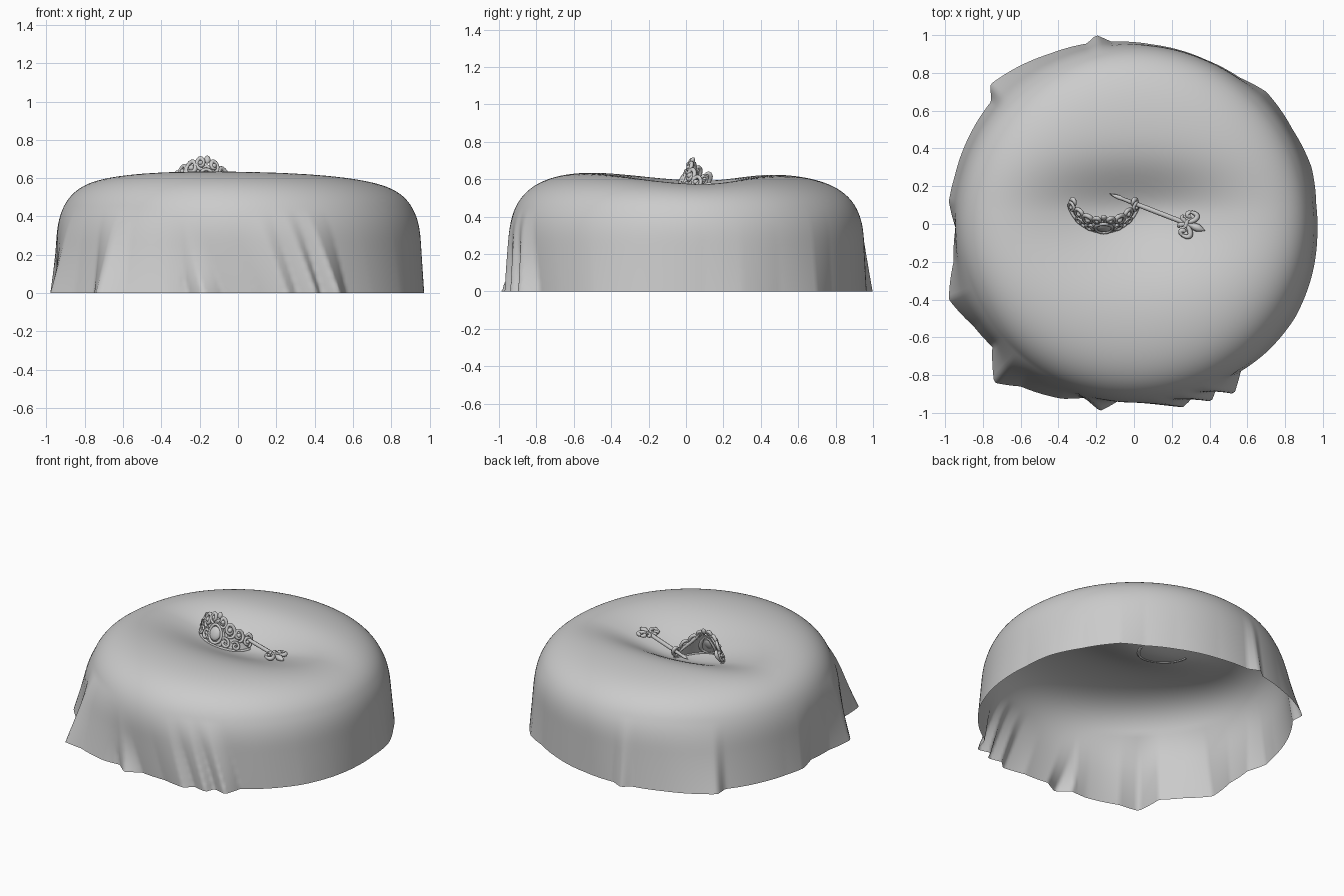
import bpy, bmesh, math
from mathutils import Vector

if "Cube" in bpy.data.objects:
    bpy.data.objects.remove(bpy.data.objects["Cube"])

RB = 0.945  # radius of the cushion under the cloth

# Outline of the cloth hem on the floor (x, y), counter-clockwise
HEM = [(.97, -.08), (.965, .1), (.94, .3), (.84, .5), (.7, .7), (.56, .775), (.38, .87), (.1, .95),
       (-.12, .965), (-.2, 1.0), (-.25, .955), (-.45, .9), (-.76, .74), (-.755, .65), (-.88, .45),
       (-.95, .25), (-.98, .12), (-.945, -.02), (-.955, -.2), (-.98, -.4), (-.85, -.54),
       (-.75, -.65), (-.74, -.84), (-.6, -.86), (-.38, -.925), (-.26, -.92), (-.18, -.99),
       (-.08, -.935), (.1, -.945), (.26, -.97), (.31, -.92), (.41, -.94), (.435, -.875),
       (.53, -.9), (.565, -.78), (.7, -.68), (.85, -.5), (.94, -.28)]
polar = sorted((math.atan2(y, x) % math.tau, math.hypot(x, y)) for x, y in HEM)
polar = [(polar[-1][0] - math.tau, polar[-1][1])] + polar + [(polar[0][0] + math.tau, polar[0][1])]


def hem_radius(a):
    a %= math.tau
    for (a0, r0), (a1, r1) in zip(polar, polar[1:]):
        if a0 <= a <= a1:
            return r0 + (r1 - r0) * (a - a0) / (a1 - a0)
    return RB


def height(x, y):
    """Top surface of the cushion: rounded drum with a long dimple."""
    k = min(1, math.hypot(x, y) / RB)
    z = 0.25 + 0.388 * (1 - k ** 5) ** 0.38
    sy = 0.22 if y > 0.06 else 0.31
    dent = 0.15 * math.exp(-(x / 0.52) ** 2 - ((y - 0.06) / sy) ** 2)
    return z - (dent + 0.014 * y + 0.015 * x) * (1 - k ** 8)


def flare(x, y, z, a):
    """Push the lower cloth out to the hem outline, folds slanting at the front."""
    t = min(1, max(0, (0.44 - z) / 0.44))
    front = max(0, -math.sin(a)) ** 2
    e = 1.1 + 1.8 * math.exp(-((a - math.radians(260)) / 0.2) ** 2) + 0.5 * math.exp(-((a - 2.8) / 0.6) ** 2)
    target = hem_radius(a + 0.16 * front * (1 - t) * (1 if a > 4.4 else 0.1))
    s = 1 + (target / RB - 1) * t ** e
    return x * s, y * s, z


def smooth(ob):
    for p in ob.data.polygons:
        p.use_smooth = True


# Draped cloth: one open sheet
def build_cloth():
    n, caps, walls = 360, 44, 16
    bm = bmesh.new()
    rings = []
    for j in range(1, caps + walls + 1):
        ring = []
        for i in range(n):
            a = math.tau * i / n
            r = RB * (1 - (1 - min(1, j / caps)) ** 2.2)
            x, y = r * math.cos(a), r * math.sin(a)
            z = height(x, y) if j <= caps else 0.25 * (1 - (j - caps) / walls)
            ring.append(bm.verts.new(flare(x, y, z, a)))
        rings.append(ring)
    mid = bm.verts.new((0, 0, height(0, 0)))
    for i in range(n):
        k = (i + 1) % n
        bm.faces.new((mid, rings[0][i], rings[0][k]))
        for lo, hi in zip(rings, rings[1:]):
            bm.faces.new((lo[i], hi[i], hi[k], lo[k]))
    me = bpy.data.meshes.new("draped_cloth")
    bm.to_mesh(me)
    bm.free()
    ob = bpy.data.objects.new("draped_cloth", me)
    bpy.context.collection.objects.link(ob)
    smooth(ob)


build_cloth()


def tubes(name, strokes):
    """Each stroke is a list of (point, radius)."""
    cu = bpy.data.curves.new(name, 'CURVE')
    cu.dimensions = '3D'
    cu.bevel_depth = 1.0
    cu.bevel_resolution = 2
    cu.use_fill_caps = True
    for stroke in strokes:
        sp = cu.splines.new('POLY')
        sp.points.add(len(stroke) - 1)
        sp.use_smooth = True
        for p, (co, r) in zip(sp.points, stroke):
            p.co = (*co, 1)
            p.radius = r
    ob = bpy.data.objects.new(name, cu)
    bpy.context.collection.objects.link(ob)
    bpy.ops.object.select_all(action='DESELECT')
    ob.select_set(True)
    bpy.context.view_layer.objects.active = ob
    bpy.ops.object.convert(target='MESH')
    smooth(bpy.context.object)


def bead(name, loc, scale, rot=0.0, tilt=0.0):
    bpy.ops.mesh.primitive_uv_sphere_add(segments=16, ring_count=10, location=loc, rotation=(tilt, 0, rot))
    ob = bpy.context.object
    ob.name = name
    ob.scale = scale
    smooth(ob)


def bezier(pts, n=18):
    a, b, c, d = [Vector(p) for p in pts]
    return [a * (1 - t) ** 3 + 3 * b * t * (1 - t) ** 2 + 3 * c * t * t * (1 - t) + d * t ** 3
            for t in (i / n for i in range(n + 1))]


# Tiara: flat pattern (s along the band, v up) wrapped on a leaning arc
CX, CY, R = -0.16, 0.15, 0.195


def wrap(s, v, out=0.0):
    a = s / R
    bx, by = CX + R * math.sin(a), CY - R * math.cos(a)
    r = R - 0.4 * v + out
    return Vector((CX + r * math.sin(a), CY - r * math.cos(a), height(bx, by) - 0.008 + v * 0.95))


def spiral(s, v, r, start, turns, thick, out=0.0):
    pts = []
    for i in range(31):
        t = i / 30
        a = start + turns * math.tau * t
        q = r * (1 - 0.82 * t)
        pts.append((wrap(s + q * math.cos(a), v + q * math.sin(a), out), thick * (0.55 + 0.45 * math.sin(math.pi * (0.15 + 0.8 * t)))))
    return pts


strokes = [[(wrap(-0.25 + 0.5 * i / 30, 0.01), 0.009) for i in range(31)]]
for m in (-1, 1):
    for s, v, r, st, tn, th in ((.05, .17, .036, -2.2, 1.5, .011), (.112, .135, .048, -2.0, 1.6, .012),
                                (.18, .11, .042, -1.8, 1.5, .011), (.238, .06, .034, -1.6, 1.4, .010),
                                (.08, .05, .032, 2.4, -1.4, .010), (.15, .042, .028, 2.6, -1.4, .009)):
        if m < 0:
            st, tn = math.pi - st, -tn
        strokes.append(spiral(m * s, v, r, st, tn, th, 0.008))
    # sweeping leaf stems
    for path in (((.25, .01), (.2, .12), (.1, .12), (.045, .19)), ((0, .02), (.09, .0), (.08, .12), (.0, .15)),
                 ((.25, .02), (.31, .06), (.28, .11), (.24, .09))):
        line = bezier([(m * s, v, 0) for s, v in path])
        strokes.append([(wrap(p.x, p.y), 0.004 + 0.009 * math.sin(math.pi * i / 18)) for i, p in enumerate(line)])
# round frame about the centre stone
strokes.append([(wrap(.05 * math.cos(a), .085 + .056 * math.sin(a), .012), 0.009)
                for a in (math.tau * i / 28 for i in range(29))])
tubes("tiara_scrollwork", strokes)

# Backing plate of the tiara
bm = bmesh.new()
cols = []
for i in range(33):
    s = -0.245 + 0.49 * i / 32
    top = 0.03 + 0.14 * (1 - abs(s) / 0.245) ** 0.6
    cols.append([bm.verts.new(wrap(s, top * j / 6, -0.003)) for j in range(7)])
for c0, c1 in zip(cols, cols[1:]):
    for j in range(6):
        bm.faces.new((c0[j], c1[j], c1[j + 1], c0[j + 1]))
me = bpy.data.meshes.new("tiara_back_plate")
bm.to_mesh(me)
bm.free()
plate = bpy.data.objects.new("tiara_back_plate", me)
bpy.context.collection.objects.link(plate)
smooth(plate)

# Stone and beads
bead("tiara_centre_stone", wrap(0, .085, .008), (.04, .018, .046), 0, -0.4)
for m in (-1, 1):
    for s, v, r in ((.05, .17, .013), (.112, .135, .016), (.18, .11, .014), (.238, .06, .012)):
        bead("tiara_bead", wrap(m * s, v, .012), (r, r, r))
bead("tiara_top_bead", wrap(0, .195), (.016, .013, .022), 0, -0.4)

# Hairpin lying on the cloth
A = Vector((-0.13, 0.16, height(-0.13, 0.16) + 0.02))
B = Vector((0.375, -0.035, height(0.375, -0.035) + 0.004))
D = (B - A).normalized()
side = D.cross(Vector((0, 0, 1))).normalized()
L = (B - A).length


def on_pin(d, w=0.0, up=0.0):
    return A + D * d + side * w + Vector((0, 0, up))


tubes("hairpin_shaft", [[(on_pin(d), r) for d, r in ((0, .001), (.03, .009), (.06, .013), (.07, .01),
                                                      (.2, .013), (L - .13, .013), (L - .1, .01))]])
# Fleur head: middle blade, two curled petals and a collar
head = [[(on_pin(L - .12 + d), r) for d, r in ((0, .008), (.03, .01), (.06, .019), (.08, .021), (.1, .013), (.12, .001))]]
for m in (-1, 1):
    for path in (((L - .11, .005), (L - .06, .025), (L - .04, .075), (L - .105, .065)),
                 ((L - .105, .065), (L - .13, .05), (L - .11, .032), (L - .095, .045)),
                 ((L - .1, .005), (L - .13, .01), (L - .145, .028), (L - .13, .028))):
        line = bezier([(d, m * w, 0) for d, w in path], 12)
        head.append([(on_pin(p.x, p.y, .004), .009 + .005 * math.sin(math.pi * i / 12)) for i, p in enumerate(line)])
head.append([(on_pin(L - .105, w, .004), .013) for w in (-.022, 0, .022)])
tubes("hairpin_fleur_head", head)
